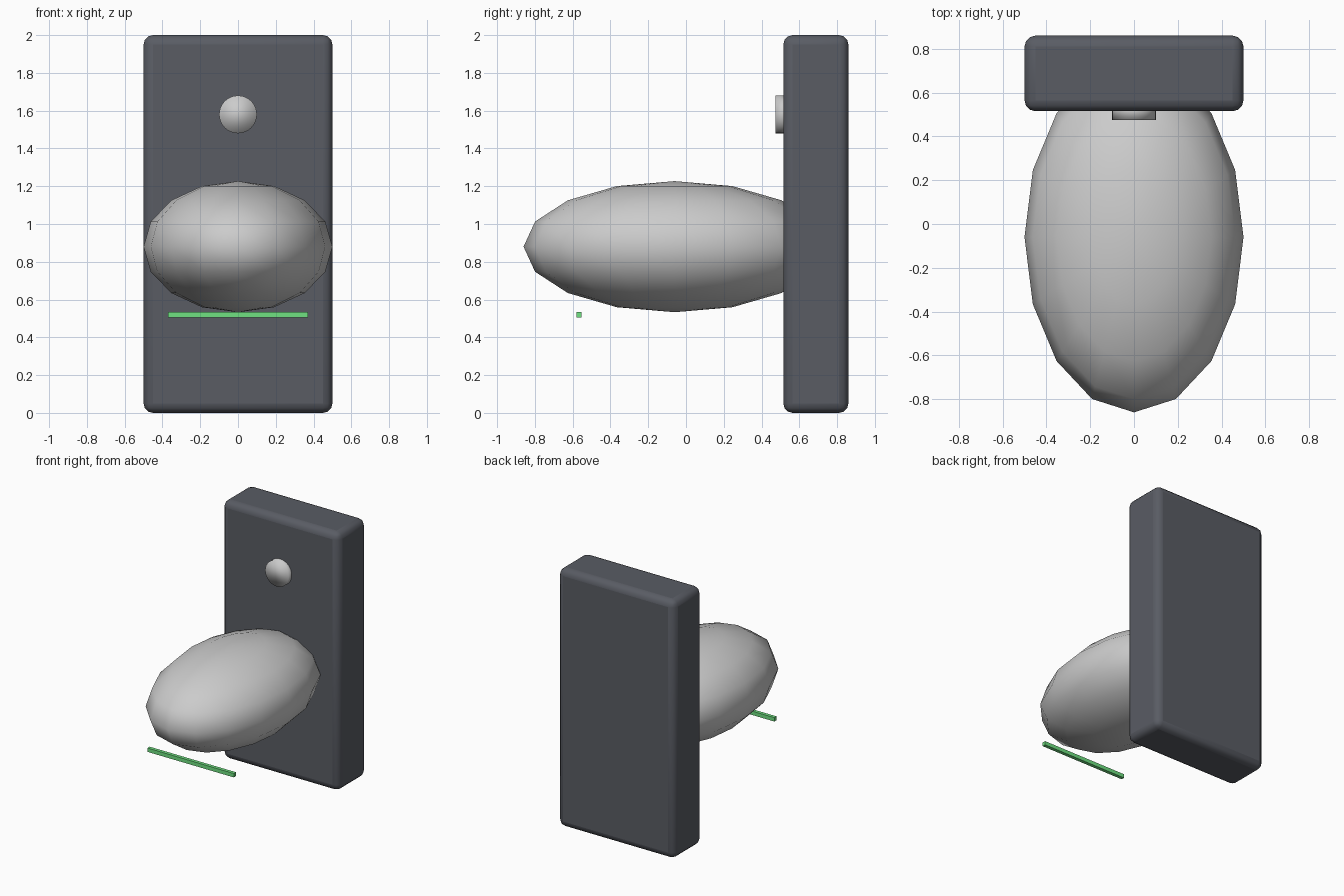
import bpy
import math

if "Cube" in bpy.data.objects:
    bpy.data.objects.remove(bpy.data.objects["Cube"])


def paint(obj, name, rgb):
    mat = bpy.data.materials.new(name)
    mat.diffuse_color = (*rgb, 1.0)
    mat.use_nodes = True
    mat.node_tree.nodes["Principled BSDF"].inputs["Base Color"].default_value = mat.diffuse_color
    obj.data.materials.append(mat)


def box(name, lo, hi):
    """Axis-aligned box between two corners."""
    bpy.ops.mesh.primitive_cube_add(
        size=1, location=[(a + b) / 2 for a, b in zip(lo, hi)])
    obj = bpy.context.object
    obj.name = name
    obj.scale = [b - a for a, b in zip(lo, hi)]
    bpy.ops.object.transform_apply(location=False, rotation=False, scale=True)
    return obj


# Upright wall panel with rounded edges
panel = box("wall_panel", (-0.5, 0.515, 0.0), (0.5, 0.86, 2.0))
bevel = panel.modifiers.new("rounded_edges", 'BEVEL')
bevel.width = 0.05
bevel.segments = 3
paint(panel, "dark_slate", (0.10, 0.107, 0.127))
bpy.ops.object.shade_smooth_by_angle(angle=math.radians(35))

# Egg-shaped bowl, its back end buried in the panel
bpy.ops.mesh.primitive_uv_sphere_add(
    segments=16, ring_count=8, radius=1, location=(0, -0.06, 0.88))
bowl = bpy.context.object
bowl.name = "bowl"
bowl.scale = (0.5, 0.8, 0.347)
bpy.ops.object.transform_apply(location=False, rotation=False, scale=True)
bpy.ops.object.shade_smooth()

# Round push button above the bowl, softly shaded over its rim
bpy.ops.mesh.primitive_cylinder_add(
    vertices=32, radius=0.1, depth=0.08, location=(0, 0.515, 1.58),
    rotation=(math.pi / 2, 0, 0))
button = bpy.context.object
button.name = "push_button"
bpy.ops.object.shade_smooth()

# Thin green light strip under the front of the bowl
strip = box("light_strip", (-0.37, -0.58, 0.504), (0.37, -0.553, 0.534))
paint(strip, "green", (0.16, 0.75, 0.22))
